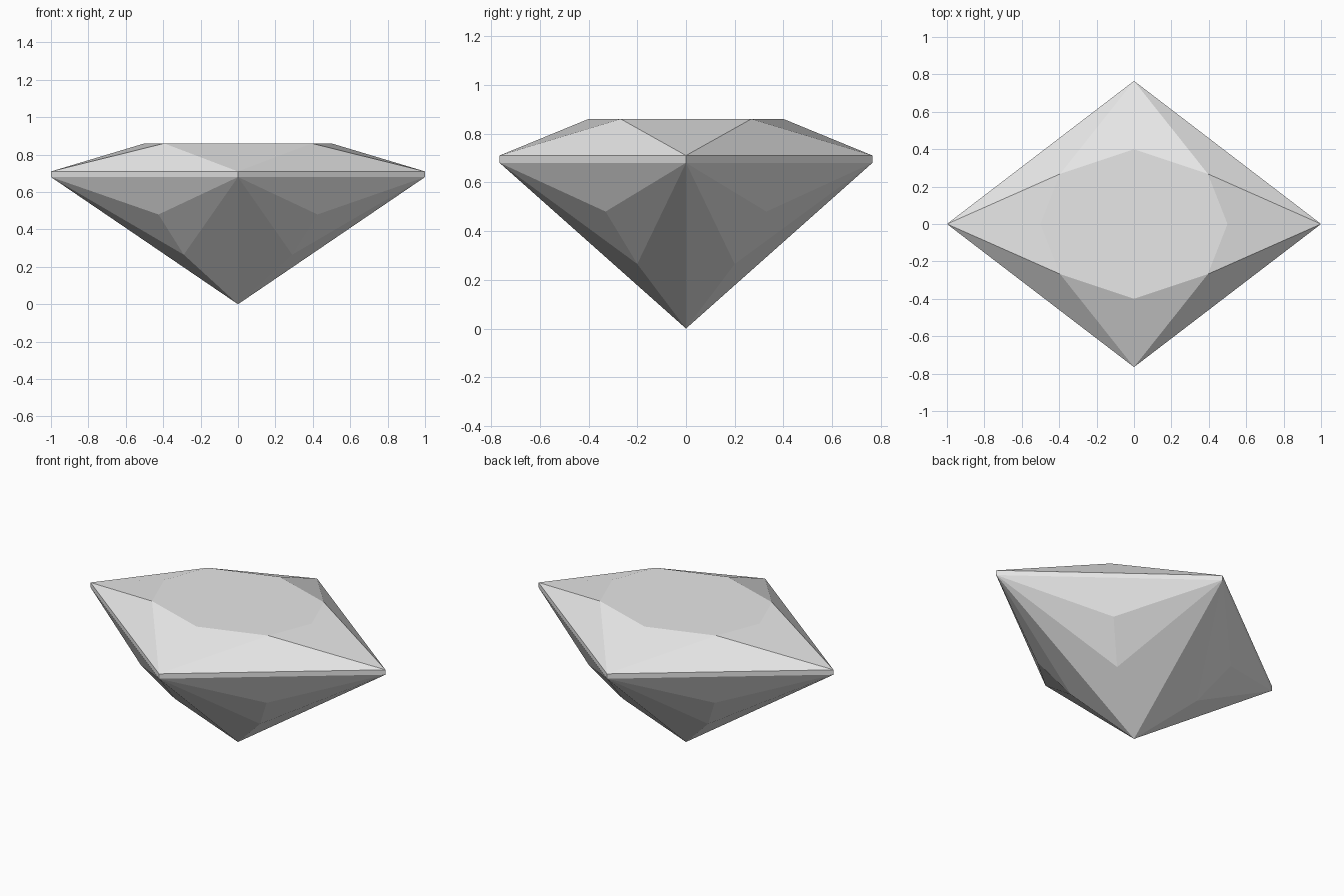
import bpy
import bmesh

cube = bpy.data.objects.get("Cube")
if cube:
    bpy.data.objects.remove(cube, do_unlink=True)

# One stone colour
grey = bpy.data.materials.new("pale_grey")
grey.use_nodes = True
colour = (0.8, 0.8, 0.8, 1)
grey.diffuse_color = colour
grey.node_tree.nodes["Principled BSDF"].inputs["Base Color"].default_value = colour

# Sizes: pointed outline, table and heights
HALF_X, HALF_Y = 1.0, 0.765
GIRDLE_LOW, GIRDLE_HIGH, TABLE_Z = 0.68, 0.71, 0.86

bm = bmesh.new()


def ring(x, y, z):
    """Four tips in order: left, back, right, front."""
    return [bm.verts.new(p) for p in ((x, 0, z), (0, y, z), (-x, 0, z), (0, -y, z))]


def diagonals(x, y, z):
    """Four points lying between neighbouring tips."""
    return [bm.verts.new((sx * x, sy * y, z))
            for sx, sy in ((1, 1), (-1, 1), (-1, -1), (1, -1))]


low = ring(HALF_X, HALF_Y, GIRDLE_LOW)
high = ring(HALF_X, HALF_Y, GIRDLE_HIGH)
table_tip = ring(0.5, 0.4, TABLE_Z)
table_side = diagonals(0.395, 0.268, TABLE_Z)
upper_point = diagonals(0.425, 0.33, 0.48)
lower_point = diagonals(0.29, 0.2, 0.265)
culet = bm.verts.new((0, 0, 0))

# Facets of each quarter
for i in range(4):
    j = (i + 1) % 4
    p, q = upper_point[i], lower_point[i]
    bm.faces.new((low[i], low[j], high[j], high[i]))                          # girdle
    bm.faces.new((high[i], high[j], table_side[i]))                           # crown side
    bm.faces.new((high[i], table_side[i], table_tip[i], table_side[i - 1]))   # crown tip
    bm.faces.new((low[j], low[i], p))                                         # pavilion
    bm.faces.new((p, low[i], q))
    bm.faces.new((low[j], p, q))
    bm.faces.new((q, low[i], culet))
    bm.faces.new((low[j], q, culet))

# Flat table on top
bm.faces.new([v for pair in zip(table_tip, table_side) for v in pair])
bmesh.ops.recalc_face_normals(bm, faces=bm.faces)

mesh = bpy.data.meshes.new("cut_gemstone")
bm.to_mesh(mesh)
bm.free()
mesh.materials.append(grey)
bpy.context.collection.objects.link(bpy.data.objects.new("cut_gemstone", mesh))
